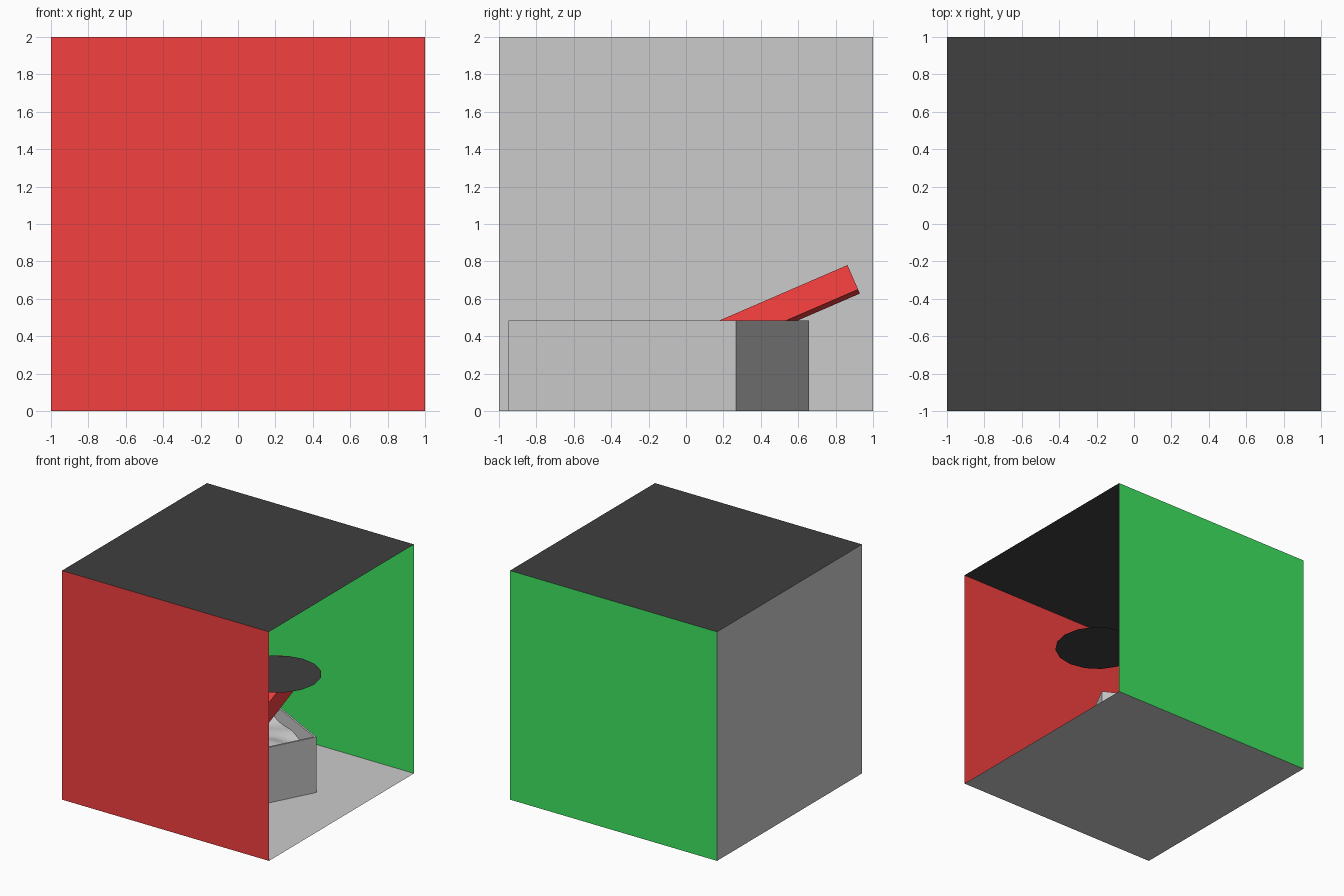
import bpy, bmesh, math
from mathutils import Matrix, Vector

if "Cube" in bpy.data.objects:
    bpy.data.objects.remove(bpy.data.objects["Cube"])


def material(name, rgb):
    m = bpy.data.materials.new(name)
    m.diffuse_color = (*rgb, 1)
    m.use_nodes = True
    m.node_tree.nodes["Principled BSDF"].inputs["Base Color"].default_value = m.diffuse_color
    return m


RED = material("red", (0.9, 0.05, 0.05))
GREEN = material("green", (0.05, 0.78, 0.12))
BLACK = material("black", (0.05, 0.05, 0.05))


def add_object(name, bm, mat=None, matrix=Matrix()):
    me = bpy.data.meshes.new(name)
    bm.to_mesh(me)
    bm.free()
    ob = bpy.data.objects.new(name, me)
    bpy.context.collection.objects.link(ob)
    ob.matrix_world = matrix
    if mat:
        me.materials.append(mat)
    return ob


def panel(name, centre, axis, angle, mat=None):
    bm = bmesh.new()
    bmesh.ops.create_grid(bm, x_segments=1, y_segments=1, size=1)
    return add_object(name, bm, mat, Matrix.Translation(centre) @ Matrix.Rotation(angle, 4, axis))


def box(size):
    bm = bmesh.new()
    bmesh.ops.create_cube(bm, size=1)
    bmesh.ops.scale(bm, vec=size, verts=bm.verts)
    return bm


# room: thin panels, open on the +x side
Q = math.pi / 2
panel("floor", (0, 0, 0), 'X', 0)
panel("ceiling", (0, 0, 2), 'X', math.pi, BLACK)
panel("rear_wall", (-1, 0, 1), 'Y', Q)
panel("red_wall", (0, -1, 1), 'X', -Q, RED)
panel("green_wall", (0, 1, 1), 'X', Q, GREEN)

# flat round lamp disc
bm = bmesh.new()
bmesh.ops.create_circle(bm, cap_ends=True, segments=16, radius=0.35)
add_object("lamp_disc", bm, BLACK, Matrix.Translation((0.39, -0.01, 1.09)))

# open tank, turned on the floor
L, W, H, T = 1.37, 0.845, 0.485, 0.016
tank_matrix = Matrix.Translation((-0.118, -0.146, 0)) @ Matrix.Rotation(math.radians(62.5), 4, 'Z')
bm = box((L, W, H))
bmesh.ops.translate(bm, vec=(0, 0, H / 2), verts=bm.verts)
bm.faces.ensure_lookup_table()
top = max(bm.faces, key=lambda f: f.calc_center_median().z)
bmesh.ops.inset_region(bm, faces=[top], thickness=T, use_even_offset=True)
inner = bmesh.ops.extrude_discrete_faces(bm, faces=[top])["faces"][0]
bmesh.ops.translate(bm, vec=(0, 0, T - H), verts=inner.verts)
add_object("tank", bm, None, tank_matrix)

# rippled water filling the tank
bm = bmesh.new()
bmesh.ops.create_grid(bm, x_segments=56, y_segments=36, size=0.5)
for v in bm.verts:
    x, y = v.co.x * (L - 2 * T), v.co.y * (W - 2 * T)
    z = 0.37 + 0.018 * math.sin(9 * x + 4 * y) + 0.012 * math.sin(13 * y - 7 * x) \
        + 0.006 * math.sin(23 * x + 17 * y)
    v.co = (x, y, z)
rim = [e for e in bm.edges if e.is_boundary]
skirt = bmesh.ops.extrude_edge_only(bm, edges=rim)["geom"]
for v in skirt:
    if isinstance(v, bmesh.types.BMVert):
        v.co.z = T
bmesh.ops.recalc_face_normals(bm, faces=bm.faces)
water = add_object("water", bm, None, tank_matrix)
bpy.context.view_layer.objects.active = water
water.select_set(True)
bpy.ops.object.shade_smooth_by_angle(angle=math.radians(40))

# red plank leaning on the tank rim, lower end in the water
w, l, t = 0.23, 1.1, 0.143
rot = Matrix.Rotation(math.radians(23.4), 4, 'X') @ Matrix.Rotation(math.radians(-6), 4, 'Y')
centre = Vector((0.03, 0.92, 0.65)) - rot @ Vector((w / 2, l / 2, -t / 2))
add_object("plank", box((w, l, t)), RED, Matrix.Translation(centre) @ rot)
